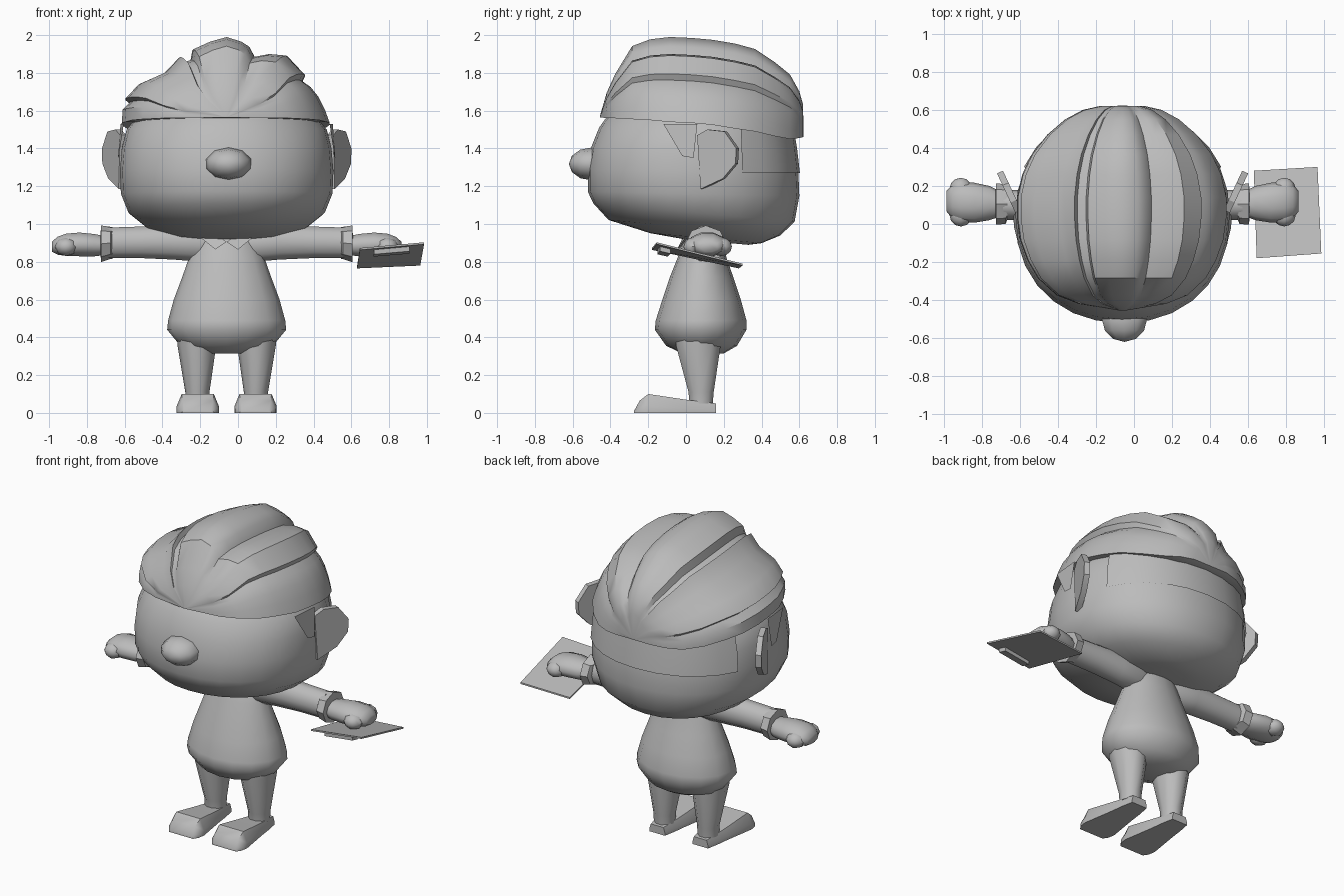
import bpy, bmesh, math
from mathutils import Vector

CX = -0.06  # body centre line
grey = bpy.data.materials.new("plain_grey")
grey.diffuse_color = (0.5, 0.5, 0.5, 1)


def finish(name, bm, angle=40):
    bmesh.ops.remove_doubles(bm, verts=bm.verts, dist=0.0005)
    bmesh.ops.recalc_face_normals(bm, faces=bm.faces)
    me = bpy.data.meshes.new(name)
    bm.to_mesh(me)
    bm.free()
    me.materials.append(grey)
    ob = bpy.data.objects.new(name, me)
    bpy.context.collection.objects.link(ob)
    bpy.ops.object.select_all(action='DESELECT')
    ob.select_set(True)
    bpy.context.view_layer.objects.active = ob
    bpy.ops.object.shade_smooth_by_angle(angle=math.radians(angle))
    return ob


def loft(name, rings, angle=40, caps=True):
    bm = bmesh.new()
    vs = [[bm.verts.new(p) for p in r] for r in rings]
    n = len(vs[0])
    for a, b in zip(vs, vs[1:]):
        for i in range(n):
            bm.faces.new((a[i], a[(i + 1) % n], b[(i + 1) % n], b[i]))
    if caps:
        bm.faces.new(vs[0])
        bm.faces.new(vs[-1])
    return finish(name, bm, angle)


def oval(c, u, v, n=12, power=2.0):
    pts = []
    for i in range(n):
        a = 2 * math.pi * i / n
        ca, sa = math.cos(a), math.sin(a)
        e = 2 / power
        pts.append(Vector(c) + Vector(u) * math.copysign(abs(ca) ** e, ca)
                   + Vector(v) * math.copysign(abs(sa) ** e, sa))
    return pts


def level(x, z, rx, yf, yb, n=12, power=2.0):
    return oval((x, (yf + yb) / 2, z), (rx, 0, 0), (0, (yb - yf) / 2, 0), n, power)


def ball(name, c, r, seg=10, rings=6):
    bm = bmesh.new()
    bmesh.ops.create_uvsphere(bm, u_segments=seg, v_segments=rings, radius=1)
    for v in bm.verts:  # poles point along y
        x, y, z = v.co
        v.co = (c[0] + x * r[0], c[1] + z * r[1], c[2] + y * r[2])
    return finish(name, bm, 50)


# head: stacked ovals, lower at the back
HEAD = [(0.915, 0.12, -0.02, 0.33), (0.93, 0.25, -0.19, 0.40), (0.98, 0.42, -0.41, 0.50),
        (1.06, 0.52, -0.49, 0.575), (1.16, 0.56, -0.52, 0.60), (1.28, 0.565, -0.52, 0.595),
        (1.40, 0.555, -0.50, 0.58), (1.50, 0.53, -0.46, 0.56), (1.60, 0.45, -0.39, 0.50),
        (1.68, 0.28, -0.22, 0.33)]
rings = []
for z, rx, yf, yb in HEAD:
    ring = level(CX, z, rx, yf, yb, 28, 2.15 if z < 1.45 else 2)
    tilt = 0.09 if z < 1.1 else 0.02
    for p in ring:
        p.z -= tilt * (p.y - 0.05)
    rings.append(ring)
loft("head", rings, 60)

# short hair layer hugging the back of the head
bm = bmesh.new()
rows = []
for z, rx, yf, yb in [(1.27, 0.572, -0.52, 0.603), (1.40, 0.562, -0.50, 0.588),
                      (1.52, 0.537, -0.46, 0.568)]:
    ring = level(CX, z, rx, yf, yb, 28, 2.15)
    rows.append([bm.verts.new(p) for p in ring[2:13]])
for a, b in zip(rows, rows[1:]):
    for i in range(10):
        bm.faces.new((a[i], a[i + 1], b[i + 1], b[i]))
finish("back_hairline", bm)

# sideburns
for s, side in ((1, "left"), (-1, "right")):
    bm = bmesh.new()
    pts = [(0.545, -0.12, 1.53), (0.57, -0.02, 1.36), (0.575, 0.04, 1.35), (0.562, 0.06, 1.53)]
    bm.faces.new([bm.verts.new((CX + s * x, y, z)) for x, y, z in pts])
    finish(side + "_sideburn", bm)

# hair: swept strands running from a front point to a back point
SECTION = [(-0.55, 0), (-0.545, 0.07), (-0.505, 0.11), (-0.53, 0.13), (-0.46, 0.205),
           (-0.325, 0.265), (-0.25, 0.345), (-0.235, 0.315), (-0.19, 0.33), (-0.18, 0.385),
           (-0.09, 0.425), (0, 0.45), (0.08, 0.425), (0.12, 0.40), (0.15, 0.345), (0.23, 0.36),
           (0.32, 0.352), (0.41, 0.255), (0.395, 0.222), (0.44, 0.19), (0.48, 0.14),
           (0.515, 0.07), (0.54, 0)]
# y, rim height, width factor, height factor
SWEEP = [(-0.455, 1.565, 0.03, 0.02), (-0.42, 1.56, 0.42, 0.30), (-0.375, 1.56, 0.63, 0.52),
         (-0.285, 1.555, 0.81, 0.86), (-0.19, 1.55, 0.91, 0.95), (-0.085, 1.54, 0.98, 1.0),
         (0.03, 1.535, 1.01, 1.0), (0.14, 1.525, 1.01, 1.0), (0.26, 1.505, 0.96, 1.0),
         (0.365, 1.49, 0.87, 0.97), (0.47, 1.465, 0.72, 0.87), (0.55, 1.45, 0.55, 0.76),
         (0.60, 1.455, 0.38, 0.55), (0.62, 1.46, 0.22, 0.38), (0.622, 1.465, 0.03, 0.03)]
loft("hair", [[(CX + dx * w, y, rim + dz * h) for dx, dz in SECTION]
              for y, rim, w, h in SWEEP], 35)

# nose
ball("nose", (-0.05, -0.50, 1.318), (0.125, 0.12, 0.087))

# ears: angled plates
EAR = [(-0.03, 1.47), (0.03, 1.50), (0.13, 1.49), (0.2, 1.40), (0.195, 1.32),
       (0.12, 1.24), (-0.01, 1.185)]
for s, side in ((1, "left"), (-1, "right")):
    plate = []
    for off in (0, 0.035):
        plate.append([(CX + s * (0.545 + 0.42 * d + off * 0.9), 0.10 + 0.9 * d - off * 0.4, z)
                      for d, z in EAR])
    loft(side + "_ear", plate, 30)

# shirt
loft("shirt", [level(CX, z, rx, yf, yb, 16) for z, rx, yf, yb in [
    (0.315, 0.13, -0.02, 0.20), (0.355, 0.245, -0.105, 0.27), (0.44, 0.315, -0.165, 0.32),
    (0.49, 0.31, -0.16, 0.32), (0.60, 0.28, -0.125, 0.29), (0.72, 0.235, -0.085, 0.25),
    (0.82, 0.20, -0.045, 0.215), (0.90, 0.165, -0.015, 0.195), (0.97, 0.09, 0.02, 0.16)]], 50)

for s, side in ((1, "left"), (-1, "right")):
    # collar flap
    loft(side + "_collar", [[(CX + s * x, y - o, z) for x, y, z in
                             [(0.0, -0.015, 0.905), (0.06, -0.035, 0.865), (0.14, 0.01, 0.93),
                              (0.06, 0.0, 0.95)]] for o in (0, 0.012)])
    # trouser leg
    loft(side + "_leg", [level(CX + s * x, z, rx, yf, yb, 10) for x, z, rx, yf, yb in [
        (0.155, 0.05, 0.062, 0.015, 0.145), (0.155, 0.11, 0.064, 0.01, 0.15),
        (0.158, 0.36, 0.103, -0.06, 0.19), (0.158, 0.42, 0.103, -0.06, 0.19)]])
    # shoe: sections from heel to toe
    fx = CX + s * 0.153
    shoe = []
    for y, w, wt, h in [(0.16, 0.055, 0.045, 0.05), (0.08, 0.07, 0.055, 0.06),
                        (0.0, 0.08, 0.065, 0.07), (-0.2, 0.112, 0.085, 0.10),
                        (-0.245, 0.105, 0.08, 0.065), (-0.275, 0.085, 0.07, 0.01)]:
        shoe.append([(fx - w, y, 0), (fx + w, y, 0), (fx + w, y, h * 0.35),
                     (fx + wt, y, h), (fx - wt, y, h), (fx - w, y, h * 0.35)])
    loft(side + "_shoe", shoe, 35)

    # sleeve, cuff and hand along the sideways arm
    def limb(name, secs, angle=45, n=10):
        loft(side + name, [oval((CX + s * d, y, z), (0, ry, 0), (0, 0, rz), n)
                           for d, y, z, ry, rz in secs], angle)
    limb("_sleeve", [(0.06, 0.095, 0.9, 0.06, 0.07), (0.14, 0.095, 0.895, 0.085, 0.10),
                     (0.28, 0.1, 0.905, 0.085, 0.098), (0.45, 0.1, 0.903, 0.08, 0.088),
                     (0.63, 0.1, 0.9, 0.078, 0.085)])
    limb("_cuff", [(0.605, 0.105, 0.9, 0.08, 0.085), (0.615, 0.105, 0.9, 0.105, 0.085),
                   (0.665, 0.105, 0.895, 0.108, 0.097), (0.668, 0.105, 0.895, 0.06, 0.05)], 30, 8)
    limb("_hand", [(0.63, 0.105, 0.885, 0.06, 0.05), (0.70, 0.11, 0.888, 0.09, 0.062),
                   (0.78, 0.112, 0.892, 0.105, 0.066), (0.85, 0.115, 0.89, 0.105, 0.062),
                   (0.895, 0.118, 0.885, 0.09, 0.05), (0.925, 0.12, 0.88, 0.055, 0.028)], 60)
    for k, y in enumerate((0.045, 0.185)):
        ball(side + "_knuckle_%d" % k, (CX + s * 0.85, y, 0.88), (0.06, 0.058, 0.05), 8, 6)

# clipboard under the hand, tilted down toward the back
corners = [Vector(p) for p in [(0.645, -0.18, 0.873), (0.985, -0.155, 0.903),
                               (0.965, 0.30, 0.79), (0.63, 0.28, 0.775)]]
loft("board", [[c - Vector((0, 0, o)) for c in corners] for o in (0, 0.01)], 20)


def on_board(u, v, drop):
    a = corners[0].lerp(corners[1], u)
    b = corners[3].lerp(corners[2], u)
    return a.lerp(b, v) - Vector((0, 0, drop))


loft("board_clip", [[on_board(u, v, o) for u, v in
                     [(0.22, 0.05), (0.78, 0.05), (0.78, 0.17), (0.22, 0.17)]]
                    for o in (0.01, 0.035)], 20)
